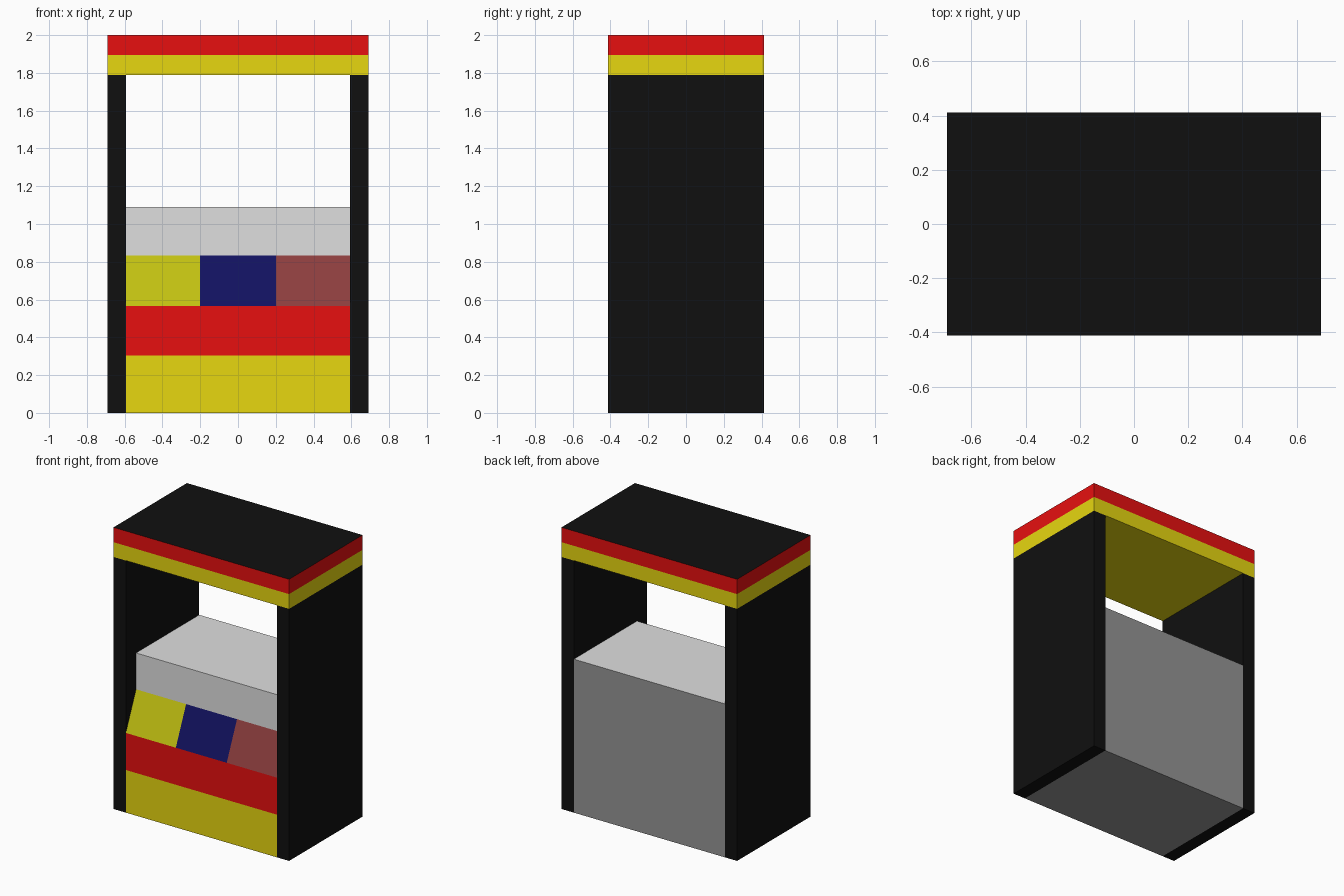
import bpy, bmesh

if "Cube" in bpy.data.objects:
    bpy.data.objects.remove(bpy.data.objects["Cube"])

W, D = 0.69, 0.412      # half width and half depth
INNER = 0.593           # inner face of the side walls
WALL_TOP, TOP = 1.79, 2.0


def material(name, rgb):
    m = bpy.data.materials.new(name)
    m.diffuse_color = (*rgb, 1)
    m.use_nodes = True
    m.node_tree.nodes["Principled BSDF"].inputs["Base Color"].default_value = m.diffuse_color
    return m


black = material("black", (0.005, 0.005, 0.005))
red = material("red", (0.8, 0.005, 0.005))
yellow = material("yellow", (0.8, 0.68, 0.005))
light_grey = material("light grey", (0.74, 0.74, 0.74))
dark_grey = material("dark grey", (0.3, 0.3, 0.3))
lime = material("lime yellow", (0.54, 0.53, 0.006))
navy = material("navy blue", (0.006, 0.006, 0.115))
maroon = material("dull maroon", (0.265, 0.047, 0.047))


def finish(name, bm, mats):
    bmesh.ops.recalc_face_normals(bm, faces=bm.faces)
    me = bpy.data.meshes.new(name)
    bm.to_mesh(me)
    bm.free()
    for m in mats:
        me.materials.append(m)
    ob = bpy.data.objects.new(name, me)
    bpy.context.collection.objects.link(ob)
    return ob


def box(x0, x1, y0, y1, z0, z1):
    bm = bmesh.new()
    bmesh.ops.create_cube(bm, size=1)
    for v in bm.verts:
        v.co = ((x0 + x1) / 2 + v.co.x * (x1 - x0),
                (y0 + y1) / 2 + v.co.y * (y1 - y0),
                (z0 + z1) / 2 + v.co.z * (z1 - z0))
    return bm


# Side walls
for side, x0, x1 in (("left", -W, -INNER), ("right", INNER, W)):
    finish(side + "_wall", box(x0, x1, -D, D, 0, WALL_TOP), [black])

# Canopy: yellow lower band and underside, red upper band, black roof
bm = box(-W, W, -D, D, WALL_TOP, TOP)
mid = (WALL_TOP + TOP) / 2
bmesh.ops.bisect_plane(bm, geom=bm.verts[:] + bm.edges[:] + bm.faces[:],
                       plane_co=(0, 0, mid), plane_no=(0, 0, 1))
for f in bm.faces:
    z = f.calc_center_median().z
    f.material_index = 2 if z > TOP - 0.01 else 1 if z > mid else 0
finish("canopy", bm, [yellow, red, black])

# Counter body: side profile (y, z) swept across x, one colour per strip
profile = [(-D, 0), (-D, 0.303), (-D, 0.566), (-0.297, 0.832),
           (-0.297, 1.09), (D, 1.09), (D, 0)]
strip_mats = [0, 1, None, 2, 2, 3, 3]   # None = sloped panel in three colours
stations = [-INNER, -0.2, 0.2, INNER]
bm = bmesh.new()
rings = [[bm.verts.new((x, y, z)) for y, z in profile] for x in stations]
n = len(profile)
for col in range(3):
    a, b = rings[col], rings[col + 1]
    for i, mat in enumerate(strip_mats):
        j = (i + 1) % n
        f = bm.faces.new((a[i], b[i], b[j], a[j]))
        f.material_index = 4 + col if mat is None else mat
for ring in (rings[0], rings[-1]):
    bm.faces.new(ring).material_index = 3
finish("counter_body", bm,
       [yellow, red, light_grey, dark_grey, lime, navy, maroon])
